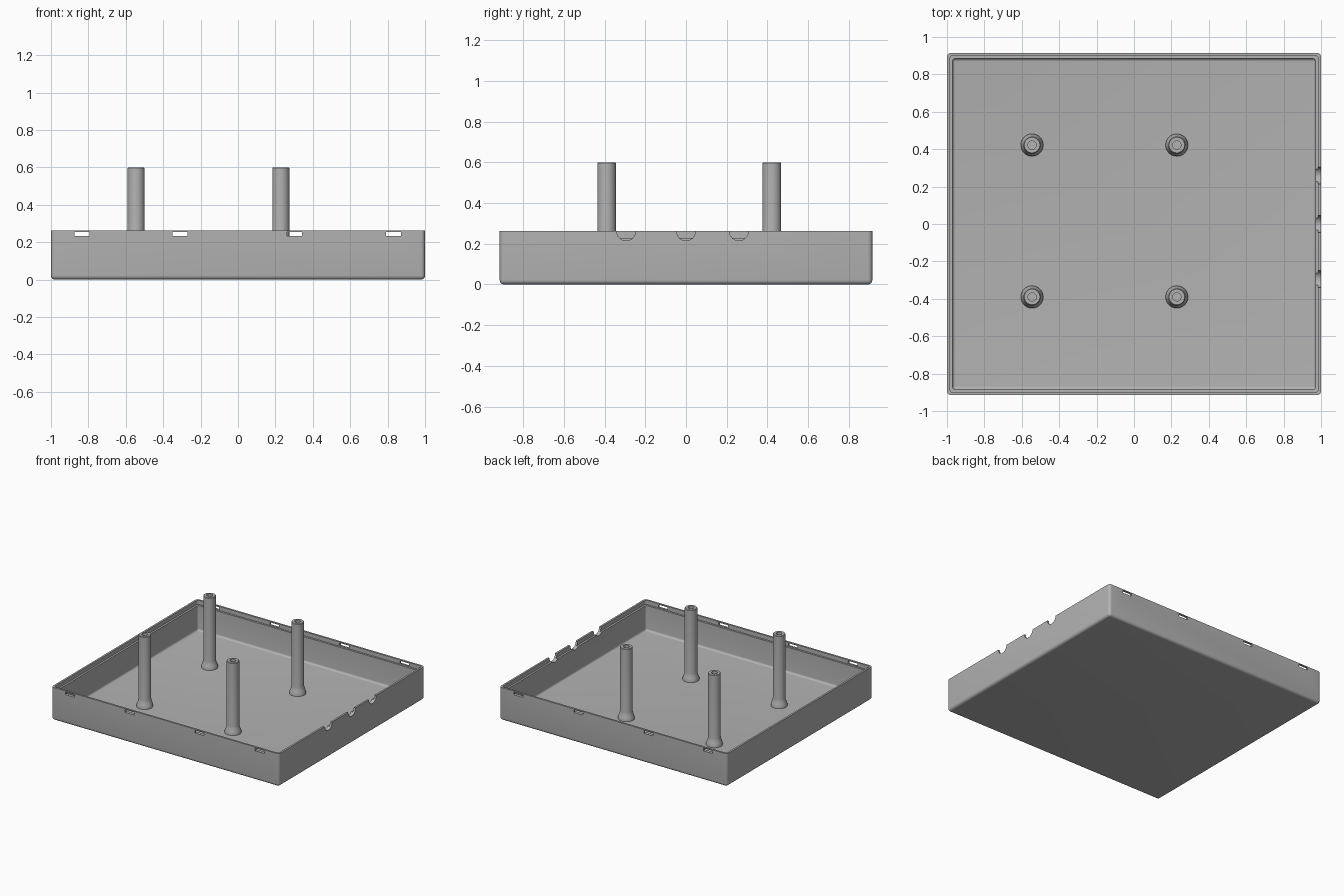
import bpy, bmesh, math
from mathutils import Matrix

if "Cube" in bpy.data.objects:
    bpy.data.objects.remove(bpy.data.objects["Cube"])

HX, HY, H = 1.0, 0.915, 0.262      # half sizes and height of the tray
FLOOR, WALL, LIP, LEDGE = 0.03, 0.03, 0.015, 0.229
POST_TOP = 0.6

grey = bpy.data.materials.new("light grey plastic")
grey.diffuse_color = (0.45, 0.45, 0.45, 1)
grey.use_nodes = True
grey.node_tree.nodes["Principled BSDF"].inputs["Base Color"].default_value = grey.diffuse_color


def make_object(name, bm):
    bmesh.ops.recalc_face_normals(bm, faces=bm.faces)
    me = bpy.data.meshes.new(name)
    bm.to_mesh(me)
    bm.free()
    me.materials.append(grey)
    ob = bpy.data.objects.new(name, me)
    bpy.context.collection.objects.link(ob)
    return ob


def select(ob):
    bpy.ops.object.select_all(action='DESELECT')
    ob.select_set(True)
    bpy.context.view_layer.objects.active = ob


def loft(bm, rings, cap_start=True, cap_end=True):
    loops = [[bm.verts.new(p) for p in r] for r in rings]
    for a, b in zip(loops, loops[1:]):
        for i in range(len(a)):
            j = (i + 1) % len(a)
            bm.faces.new((a[i], a[j], b[j], b[i]))
    if cap_start:
        bm.faces.new(loops[0])
    if cap_end:
        bm.faces.new(loops[-1])


def rounded_rect(inset, z, radius, steps=5):
    pts = []
    for q, (sx, sy) in enumerate([(1, 1), (-1, 1), (-1, -1), (1, -1)]):
        cx, cy = sx * (HX - inset - radius), sy * (HY - inset - radius)
        for k in range(steps + 1):
            a = math.pi / 2 * (q + k / steps)
            pts.append((cx + radius * math.cos(a), cy + radius * math.sin(a), z))
    return pts


# Tray: outer skin with rounded bottom edge, stepped rim, inner skin with fillet
R, RI = 0.022, 0.016
rings = []
for k in range(6):
    a = math.pi / 2 * k / 5
    i = R * (1 - math.sin(a))
    rings.append(rounded_rect(i, R * (1 - math.cos(a)), max(R - i, 0.003)))
rings.append(rounded_rect(0, H, R))
rings.append(rounded_rect(LIP, H, RI))
rings.append(rounded_rect(LIP, LEDGE, RI))
rings.append(rounded_rect(WALL, LEDGE, RI))
for k in range(6):
    a = math.pi / 2 * k / 5
    i = RI * (1 - math.cos(a))
    rings.append(rounded_rect(WALL + i, FLOOR + RI * (1 - math.sin(a)), max(RI - i, 0.003)))
bm = bmesh.new()
loft(bm, rings)
tray = make_object("tray", bm)

# Cutters: snap slots through front and back walls, cable notches in right wall
bm = bmesh.new()
for x in (-0.835, -0.31, 0.303, 0.832):
    bmesh.ops.create_cube(bm, size=1, matrix=Matrix.Translation((x, 0, 0.2435))
                          @ Matrix.Diagonal((0.08, 2.2, 0.022, 1)))
for y in (-0.294, 0.0, 0.26):
    bmesh.ops.create_cone(bm, cap_ends=True, segments=32, radius1=0.046, radius2=0.046, depth=0.2,
                          matrix=Matrix.Translation((HX, y, H - 0.001)) @ Matrix.Rotation(math.pi / 2, 4, 'Y'))
cutter = make_object("slot_cutter", bm)
cutter.hide_render = True

mod = tray.modifiers.new("slots", 'BOOLEAN')
mod.operation, mod.solver, mod.object = 'DIFFERENCE', 'EXACT', cutter
select(tray)
bpy.ops.object.modifier_apply(modifier=mod.name)
bpy.data.objects.remove(cutter)
bpy.ops.object.shade_smooth_by_angle(angle=math.radians(30))

# Standoff posts: flared foot, straight shaft, chamfered top, blind screw hole
profile = [(0.06, FLOOR - 0.005), (0.06, 0.042), (0.055, 0.058), (0.048, 0.078), (0.0455, 0.095),
           (0.0455, POST_TOP - 0.004), (0.0415, POST_TOP),
           (0.022, POST_TOP), (0.022, POST_TOP - 0.2)]
for n, (x, y) in enumerate([(-0.545, -0.39), (0.229, -0.39), (-0.545, 0.422), (0.229, 0.422)]):
    bm = bmesh.new()
    seg = 40
    loft(bm, [[(r * math.cos(2 * math.pi * k / seg), r * math.sin(2 * math.pi * k / seg), z)
               for k in range(seg)] for r, z in profile])
    post = make_object(f"standoff_post_{n + 1}", bm)
    post.location = (x, y, 0)
    select(post)
    bpy.ops.object.shade_smooth_by_angle(angle=math.radians(30))
